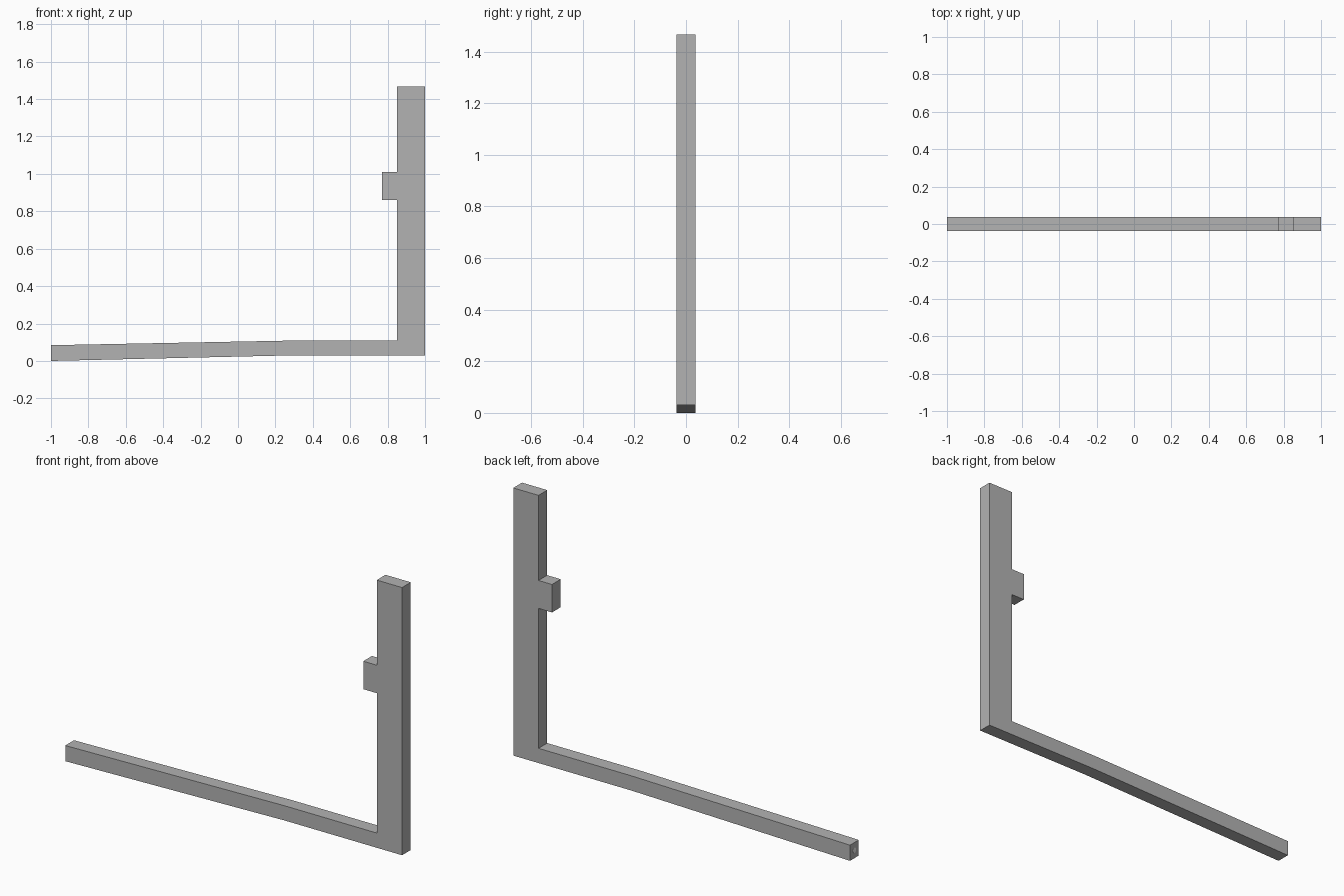
import bpy
import bmesh
from math import pi
from mathutils import Matrix

cube = bpy.data.objects.get("Cube")
if cube:
    bpy.data.objects.remove(cube, do_unlink=True)

HALF_DEPTH = 0.037


def make_material(name, value):
    mat = bpy.data.materials.new(name)
    mat.use_nodes = True
    colour = (value, value, value, 1)
    mat.diffuse_color = colour
    mat.node_tree.nodes["Principled BSDF"].inputs["Base Color"].default_value = colour
    return mat


def finish(name, bm, mat):
    bmesh.ops.recalc_face_normals(bm, faces=bm.faces[:])
    mesh = bpy.data.meshes.new(name)
    bm.to_mesh(mesh)
    bm.free()
    mesh.materials.append(mat)
    obj = bpy.data.objects.new(name, mesh)
    bpy.context.collection.objects.link(obj)
    return obj


def extrude_profile(name, outline, mat):
    """Extrude an x-z outline through the full depth."""
    bm = bmesh.new()
    face = bm.faces.new([bm.verts.new((x, -HALF_DEPTH, z)) for x, z in outline])
    moved = bmesh.ops.extrude_face_region(bm, geom=[face])["geom"]
    verts = [v for v in moved if isinstance(v, bmesh.types.BMVert)]
    bmesh.ops.translate(bm, verts=verts, vec=(0, 2 * HALF_DEPTH, 0))
    return finish(name, bm, mat)


grey = make_material("mid grey", 0.45)
pale = make_material("pale grey", 0.8)

# L-shaped bar: drooping arm, upright post and its small side tab
extrude_profile("arm_and_post", [
    (-1, 0), (0.3, 0.03), (1, 0.03), (1, 1.467), (0.85, 1.467),
    (0.85, 1.01), (0.77, 1.01), (0.77, 0.86), (0.85, 0.86),
    (0.85, 0.109), (0.3, 0.109), (-1, 0.084),
], grey)

# Small round socket on the free end of the arm
bm = bmesh.new()
bmesh.ops.create_cone(
    bm, cap_ends=True, segments=16, radius1=0.014, radius2=0.014, depth=0.004,
    matrix=Matrix.Translation((-0.999, 0, 0.042)) @ Matrix.Rotation(pi / 2, 4, 'Y'))
finish("end_socket", bm, pale)
